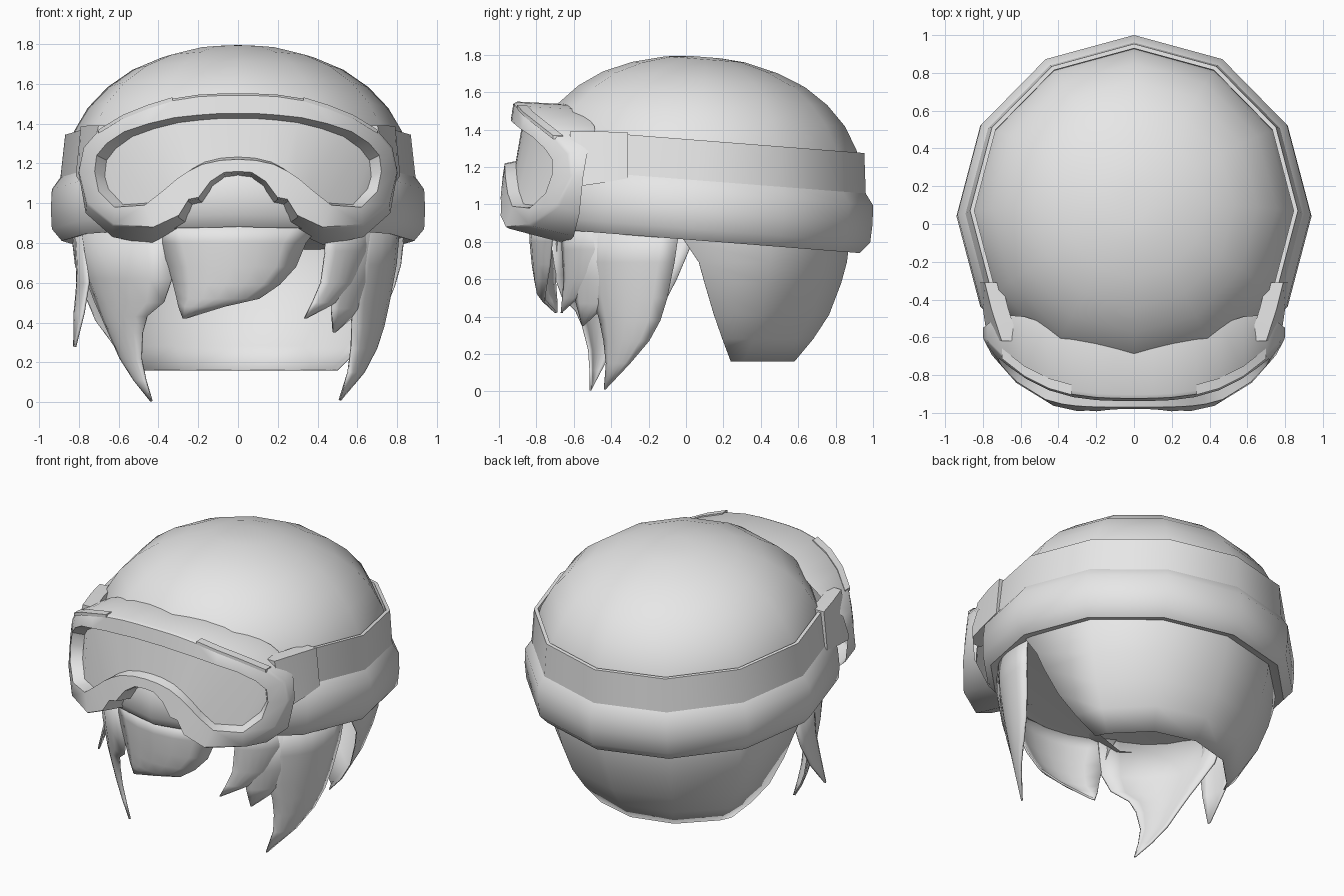
import bpy, bmesh, math

if "Cube" in bpy.data.objects:
    bpy.data.objects.remove(bpy.data.objects["Cube"])

grey = bpy.data.materials.new("light_grey")
grey.diffuse_color = (0.8, 0.8, 0.8, 1)
grey.use_nodes = True
grey.node_tree.nodes["Principled BSDF"].inputs["Base Color"].default_value = grey.diffuse_color
CY = 0.04          # y of the head axis
TILT = 0.078       # hat leans backwards


def make(name, verts, faces, recalc=False):
    me = bpy.data.meshes.new(name)
    me.from_pydata(verts, [], faces)
    if recalc:
        bm = bmesh.new()
        bm.from_mesh(me)
        bmesh.ops.recalc_face_normals(bm, faces=bm.faces)
        bm.to_mesh(me)
        bm.free()
    me.materials.append(grey)
    ob = bpy.data.objects.new(name, me)
    bpy.context.collection.objects.link(ob)
    return ob


def sheet(name, rows, thickness=0.0):
    """Skin a grid of points, rows from top to bottom."""
    n = len(rows[0])
    verts = [p for r in rows for p in r]
    faces = [(i * n + j, (i + 1) * n + j, (i + 1) * n + j + 1, i * n + j + 1)
             for i in range(len(rows) - 1) for j in range(n - 1)]
    ob = make(name, verts, faces)
    if thickness:
        m = ob.modifiers.new("thickness", 'SOLIDIFY')
        m.thickness = thickness
        m.offset = -1
    return ob


def mirror(ob):
    m = ob.modifiers.new("mirror", 'MIRROR')
    m.merge_threshold = 0.0005


def ring(name, profile, closed, sides=range(12), cap=False):
    """Turn a (radius, z) profile into a tilted twelve-sided ring."""
    verts, faces = [], []
    c, s, pz = math.cos(TILT), math.sin(TILT), 0.95
    for r, z in profile:
        for k in range(12):
            a = math.radians(30 * k)
            x, y, h = r * math.cos(a), r * 1.02 * math.sin(a), z - pz
            verts.append((x, CY + y * c + h * s, pz + h * c - y * s))
    n = len(profile)
    for i in range(n if closed else n - 1):
        for k in sides:
            l, i2 = (k + 1) % 12, (i + 1) % n
            faces.append((i * 12 + k, i * 12 + l, i2 * 12 + l, i2 * 12 + k))
    if cap:
        faces.append(tuple((n - 1) * 12 + k for k in range(12)))
    return make(name, verts, faces, True)


# Hat: dome, rolled brim closed underneath, and goggle strap round the back
ring("hat_dome", [(.86, .95), (.872, 1.13), (.86, 1.25), (.825, 1.36), (.755, 1.48), (.655, 1.585),
                  (.53, 1.672), (.38, 1.735), (.21, 1.778), (.08, 1.79)], False, cap=True)
ring("hat_brim", [(.85, 1.14), (.885, 1.14), (.935, 1.07), (.94, .97), (.935, .87), (.885, .81),
                  (.82, .825)], False, cap=True)
ring("goggle_strap", [(.85, 1.13), (.892, 1.13), (.868, 1.345), (.845, 1.345)], True,
     [11, 0, 1, 2, 3, 4, 5, 6])

# Back hair shell, cut away at the front
rows = []
for z, r, cut in [(.90, .83, -.06), (.81, .835, -.01), (.69, .82, .07), (.58, .79, .10),
                  (.41, .725, .15), (.28, .64, .195), (.16, .54, .24)]:
    a0 = math.degrees(math.asin((cut - CY) / r))
    angs = [90 + a0] + [120, 150, 180, 210, 240] + [270 - a0]
    rows.append([(r * math.sin(math.radians(a)), CY - r * math.cos(math.radians(a)), z) for a in angs])
sheet("back_hair", rows, 0.006)


# Front hair: locks wrapped round the head, as (z, start angle, end angle), 0 = front
def hair_radius(z):
    pts = [(0, .725), (.2, .765), (.42, .80), (.6, .83), (.75, .85), (1, .86)]
    for (z0, r0), (z1, r1) in zip(pts, pts[1:]):
        if z <= z1:
            return r0 + (r1 - r0) * (z - z0) / (z1 - z0)
    return .86


def lock(name, spec, bulge=0.035, flare=0.0):
    rows = []
    for i, (z, a, b) in enumerate(spec):
        row = []
        width = min(1, abs(b - a) / 25)
        for j in range(7):
            u = j / 6
            t = math.radians(a + (b - a) * u)
            r = hair_radius(z) + bulge * width * (1 - (2 * u - 1) ** 2) - .01
            r += flare * (i / (len(spec) - 1)) ** 1.5
            row.append((r * .96 * math.sin(t), CY - r * math.cos(t), z))
        rows.append(row)
    sheet(name, rows, 0.012)


lock("fringe_centre", [(.88, -32, 30), (.8, -29, 25), (.68, -26, 21.5), (.59, -24.5, 15.5), (.52, -23.5, 8),
                       (.48, -23, -5), (.42, -21.5, -20)])
lock("lock_left", [(.88, -82, -24), (.62, -76, -25), (.5, -69, -29), (.43, -65, -37), (.35, -61, -40),
                   (.22, -55, -42), (.11, -48, -41), (.005, -40, -39)])
lock("lock_left_outer", [(.88, -92, -70), (.6, -84, -68), (.45, -79, -68), (.28, -70, -69)], .02, .15)
lock("lock_right_small", [(.88, 33, 56), (.76, 33, 55), (.6, 32, 50), (.5, 29, 40), (.42, 26, 27)], .03)
lock("lock_right_middle", [(.88, 38, 66), (.6, 38, 60), (.47, 38, 55), (.35, 40, 41)], .02)
lock("lock_right", [(.88, 48, 85), (.69, 48, 83), (.5, 48, 80), (.38, 50, 77), (.27, 51, 72),
                    (.15, 51, 63), (.01, 48, 49)])


# Goggles: half outlines in (x, z), paired top and bottom columns
def front_y(x, z):
    return -1 + .7 * abs(x) ** 3 + .14 * (z - 1)


outer_top = [(0, 1.55), (.1, 1.55), (.2, 1.545), (.33, 1.525), (.46, 1.485), (.58, 1.435),
             (.70, 1.365), (.775, 1.28), (.80, 1.16)]
outer_bot = [(0, 1.15), (.07, 1.145), (.14, 1.1), (.2, 1.02), (.25, 1.01), (.3, .93),
             (.43, .87), (.63, .885), (.76, .99)]
open_top = [(0, 1.45), (.1, 1.45), (.2, 1.443), (.32, 1.43), (.45, 1.4), (.57, 1.36),
            (.66, 1.3), (.71, 1.24), (.72, 1.16)]
open_bot = [(0, 1.22), (.09, 1.215), (.18, 1.195), (.25, 1.16), (.31, 1.12), (.38, 1.06),
            (.47, .99), (.62, .98), (.70, 1.06)]
back_bot = [(0, 1.11), (.06, 1.1), (.11, 1.06), (.15, .98), (.2, .97), (.23, .88),
            (.43, .79), (.63, .83), (.765, .95)]
top_y = [-.63, -.62, -.61, -.58, -.53, -.49, -.48, -.53, -.55]
bot_y = [-.7, -.7, -.7, -.7, -.68, -.66, -.64, -.6, -.57]

outer = outer_top + outer_bot[::-1]
opening = open_top + open_bot[::-1]
back = [(x, z - .015) for x, z in outer_top] + back_bot[::-1]
n = len(outer)
loops = [
    [(x, y, z) for (x, z), y in zip(back, top_y + bot_y[::-1])],
    [(x, front_y(x, z) + .02, z) for x, z in outer],
    [(x * .99, front_y(x, z), z + (.01 if i > 8 else -.01)) for i, (x, z) in enumerate(outer)],
    [(x, front_y(x, z), z) for x, z in opening],
    [(x * .93, front_y(x, z) + .06, z + (.012 if i > 8 else -.025)) for i, (x, z) in enumerate(opening)],
]
verts = [p for lp in loops for p in lp]
faces = [(i * n + j, i * n + j + 1, (i + 1) * n + j + 1, (i + 1) * n + j)
         for i in range(4) for j in range(n - 1)]
frame = make("goggle_frame", verts, faces, True)
mirror(frame)

# Lens spans the recessed opening
mirror(make("goggle_lens", loops[4], [(j, n - 1 - j, n - 2 - j, j + 1) for j in range(8)]))


def bar(name, sections):
    """Join four-cornered sections into a closed bar on both sides."""
    m = len(sections) - 1
    faces = [(i * 4 + k, i * 4 + (k + 1) % 4, i * 4 + 4 + (k + 1) % 4, i * 4 + 4 + k)
             for i in range(m) for k in range(4)] + [(0, 1, 2, 3), tuple(m * 4 + k for k in range(4))]
    mirror(make(name, [p for s in sections for p in s], faces, True))


# Raised vent lips along the top of the frame
lip = []
for x, z in [(.33, 1.532), (.45, 1.495), (.58, 1.443), (.70, 1.37)]:
    y = front_y(x, z)
    lip.append([(x, y + .05, z), (x, y - .004, z), (x, y - .004, z - .02), (x, y + .05, z - .02)])
bar("vent_lip", lip)

# Strap connectors leaning inward at the sides of the frame
bar("strap_connector", [((xl, y, lo), (xt, y, hi), (xt - .09, y, hi), (xl - .1, y, lo))
                        for y, xl, xt, lo, hi in [(-.62, .775, .70, 1.09, 1.39),
                                                  (-.45, .80, .755, 1.115, 1.39),
                                                  (-.31, .815, .79, 1.14, 1.385)]])

# Smooth shading with sharp edges kept
bpy.ops.object.select_all(action='SELECT')
bpy.context.view_layer.objects.active = frame
bpy.ops.object.shade_smooth_by_angle(angle=math.radians(38))
